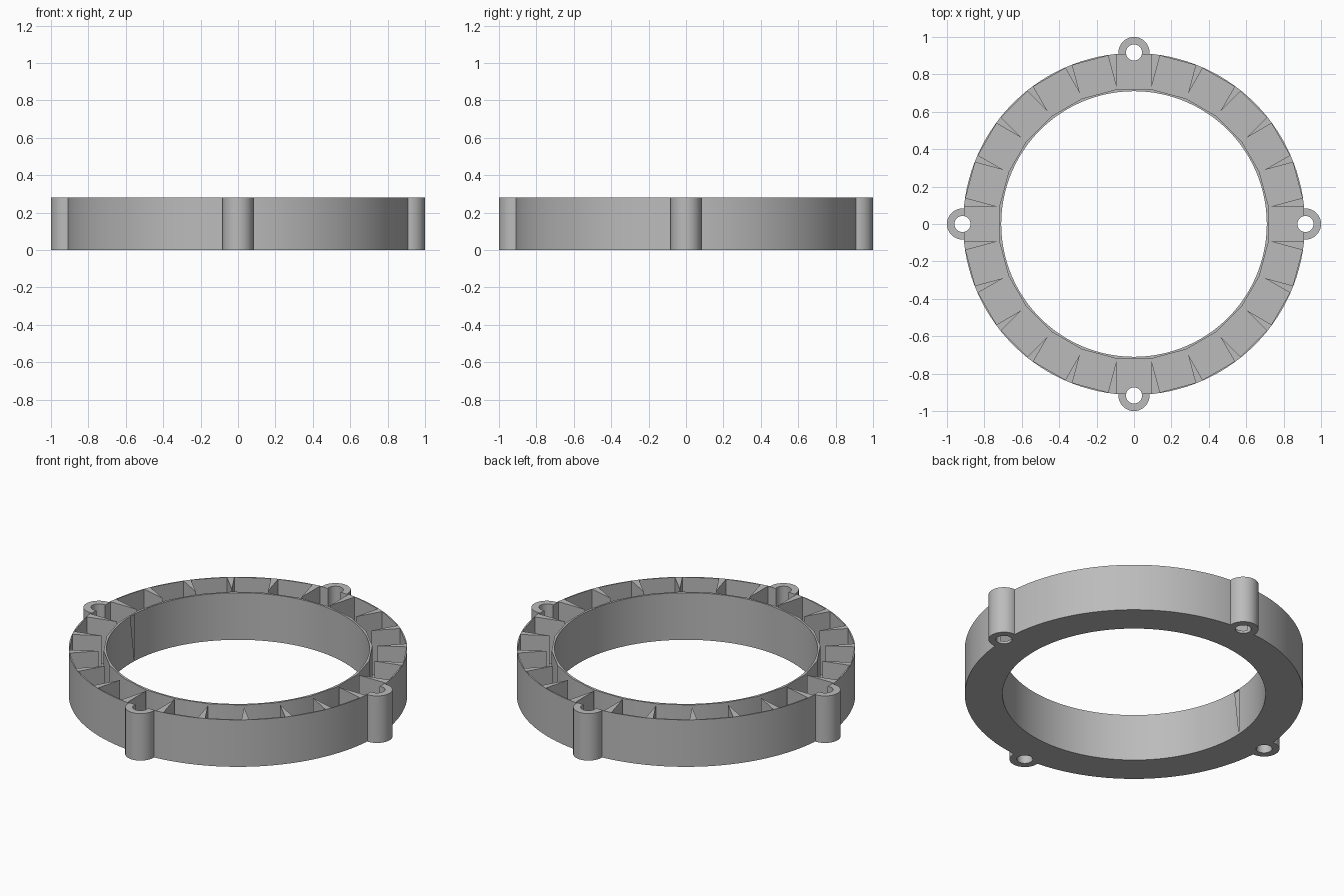
import bpy, bmesh
from math import sin, cos, tau
from mathutils import Vector, Matrix

cube = bpy.data.objects.get("Cube")
if cube:
    bpy.data.objects.remove(cube)

HEIGHT, FLOOR = 0.28, 0.015
OUTER, INNER = 0.914, 0.71
POCKETS = 24
STEP = tau / POCKETS
LUG_DISTANCE, LUG_RADIUS, HOLE_RADIUS = 0.917, 0.083, 0.043

grey = bpy.data.materials.new("plain grey")
grey.use_nodes = True
colour = (0.5, 0.5, 0.5, 1)
grey.diffuse_color = colour
grey.node_tree.nodes["Principled BSDF"].inputs["Base Color"].default_value = colour


def make_object(name, bm):
    bmesh.ops.recalc_face_normals(bm, faces=bm.faces)
    mesh = bpy.data.meshes.new(name)
    bm.to_mesh(mesh)
    bm.free()
    mesh.materials.append(grey)
    obj = bpy.data.objects.new(name, mesh)
    bpy.context.collection.objects.link(obj)
    return obj


def cylinders(name, radius, centres, z0, z1, sides):
    bm = bmesh.new()
    for x, y in centres:
        bmesh.ops.create_cone(bm, cap_ends=True, segments=sides, radius1=radius,
                              radius2=radius, depth=z1 - z0,
                              matrix=Matrix.Translation((x, y, (z0 + z1) / 2)))
    return make_object(name, bm)


def polar(angle, along, across=0):
    c, s = cos(angle), sin(angle)
    return Vector((along * c - across * s, along * s + across * c, 0))


def half_width(i):
    # Pockets beside the lugs are slightly narrower
    return 0.094 if i % (POCKETS // 4) == 0 else 0.0985


def pocket_cutter():
    # Joined ring of straight-sided pockets, leaving wedge ribs between them
    bm = bmesh.new()
    tips, roots, corners = [], [], []
    for i in range(POCKETS):
        angle, a, b = i * STEP, half_width(i), half_width(i + 1)
        tips.append(bm.verts.new(polar(angle, (a * cos(STEP) + b) / sin(STEP), a)))
        roots.append(bm.verts.new(polar(angle + STEP / 2, 0.72 / cos(STEP / 2))))
        corners.append([bm.verts.new(polar(angle, 0.905, side * a)) for side in (-1, 1)])
    for i in range(POCKETS):
        bm.faces.new((roots[i - 1], tips[i - 1], *corners[i], tips[i], roots[i]))
    result = bmesh.ops.extrude_face_region(bm, geom=bm.faces[:], use_keep_orig=True)
    top = [v for v in result["geom"] if isinstance(v, bmesh.types.BMVert)]
    bmesh.ops.translate(bm, verts=top, vec=(0, 0, HEIGHT))
    bmesh.ops.translate(bm, verts=bm.verts, vec=(0, 0, FLOOR))
    return make_object("pocket_cutter", bm)


def combine(target, tool, operation):
    mod = target.modifiers.new(tool.name, "BOOLEAN")
    mod.operation, mod.solver, mod.object = operation, "EXACT", tool
    bpy.context.view_layer.objects.active = target
    bpy.ops.object.modifier_apply(modifier=mod.name)
    bpy.data.objects.remove(tool)


# Ring body with four screw lugs
lug_spots = [polar(k * tau / 4, LUG_DISTANCE).to_2d() for k in range(4)]
ring = cylinders("pocketed_ring", OUTER, [(0, 0)], 0, HEIGHT, 120)
combine(ring, cylinders("lugs", LUG_RADIUS, lug_spots, 0, HEIGHT, 40), "UNION")

# Centre bore, pockets open at the top, and screw holes
combine(ring, cylinders("bore", INNER, [(0, 0)], -0.1, HEIGHT + 0.1, 120), "DIFFERENCE")
combine(ring, pocket_cutter(), "DIFFERENCE")
combine(ring, cylinders("screw_holes", HOLE_RADIUS, lug_spots, -0.1, HEIGHT + 0.1, 32), "DIFFERENCE")

bpy.ops.object.select_all(action="DESELECT")
ring.select_set(True)
bpy.context.view_layer.objects.active = ring
bpy.ops.object.shade_smooth_by_angle(angle=0.5)
